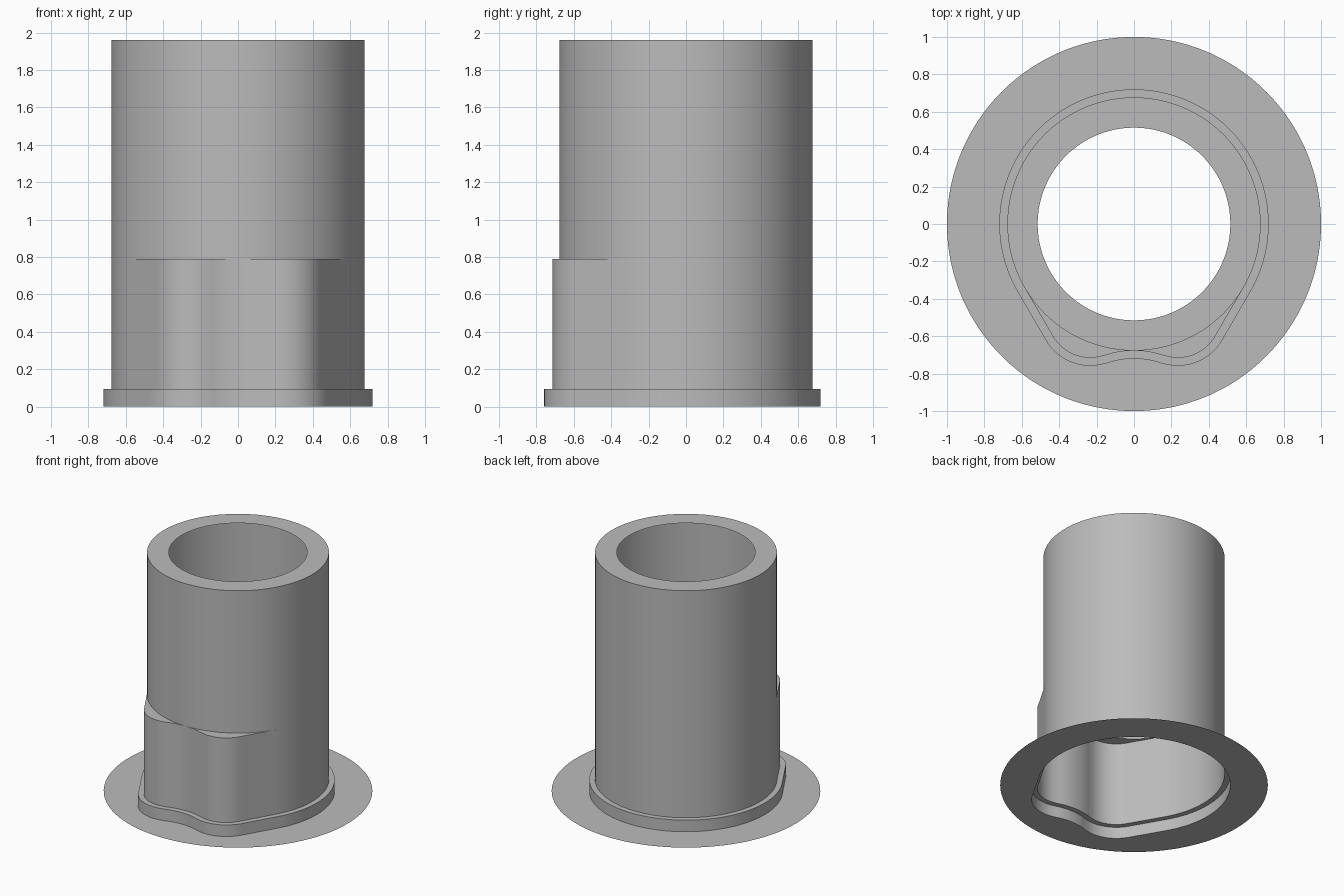
import bpy, bmesh
from math import sin, cos, pi, radians, hypot, atan2

cube = bpy.data.objects.get("Cube")
if cube:
    bpy.data.objects.remove(cube, do_unlink=True)

grey = bpy.data.materials.new("plain_grey")
grey.use_nodes = True
COLOUR = (0.5, 0.5, 0.5, 1)
grey.diffuse_color = COLOUR
grey.node_tree.nodes["Principled BSDF"].inputs["Base Color"].default_value = COLOUR

R, LOBE, VALLEY = 0.677, 0.23, 0.48      # main, lobe and valley radii
LX, LY = 0.235, -0.485                   # lobe centre
SLOPE = radians(-30.8)                   # direction the straight flank faces
JOIN = atan2(LY + R + VALLEY, LX)        # valley centre to lobe centre


def arc(cx, cy, r, a, b, n):
    return [(cx + r * cos(a + (b - a) * i / n), cy + r * sin(a + (b - a) * i / n))
            for i in range(n + 1)]


def outline(off):
    """Two-lobed outline, grown outwards by off."""
    half = arc(0, -R - VALLEY, VALLEY - off, pi / 2, JOIN, 10)
    half += arc(LX, LY, LOBE + off, JOIN - pi, SLOPE, 24)[1:]
    p, q = half[-1], ((R + off) * cos(SLOPE), (R + off) * sin(SLOPE))
    half += [(p[0] + (q[0] - p[0]) * t / 8, p[1] + (q[1] - p[1]) * t / 8) for t in range(1, 8)]
    half += arc(0, 0, R + off, SLOPE, pi / 2, 64)
    return half + [(-x, y) for x, y in half[-2:0:-1]]


def circle(r):
    """Circle with one point for each point of the outline."""
    return [(x * r / hypot(x, y), y * r / hypot(x, y)) for x, y in outline(0)]


def shell(name, rings):
    """Skin a stack of (outline, height) rings."""
    bm = bmesh.new()
    loops = [[bm.verts.new((x, y, z)) for x, y in pts] for pts, z in rings]
    for low, high in zip(loops, loops[1:]):
        n = len(low)
        for i in range(n):
            j = (i + 1) % n
            bm.faces.new((low[i], low[j], high[j], high[i]))
    bmesh.ops.remove_doubles(bm, verts=bm.verts, dist=0.0005)
    mesh = bpy.data.meshes.new(name)
    bm.to_mesh(mesh)
    bm.free()
    mesh.materials.append(grey)
    obj = bpy.data.objects.new(name, mesh)
    bpy.context.collection.objects.link(obj)
    bpy.ops.object.select_all(action='DESELECT')
    obj.select_set(True)
    bpy.context.view_layer.objects.active = obj
    bpy.ops.object.shade_smooth_by_angle(angle=radians(30))


body, collar, tube = outline(0), outline(0.043), circle(R)
BASE, STEP, SHELF, TOP = 0, 0.095, 0.79, 1.96

shell("base_flange", [(circle(1), BASE), (collar, BASE)])
shell("collar", [(collar, BASE), (collar, STEP), (body, STEP)])
shell("lobed_body", [(body, STEP), (body, SHELF), (tube, SHELF)])
shell("upper_tube", [(tube, SHELF), (tube, TOP), (circle(0.515), TOP)])
